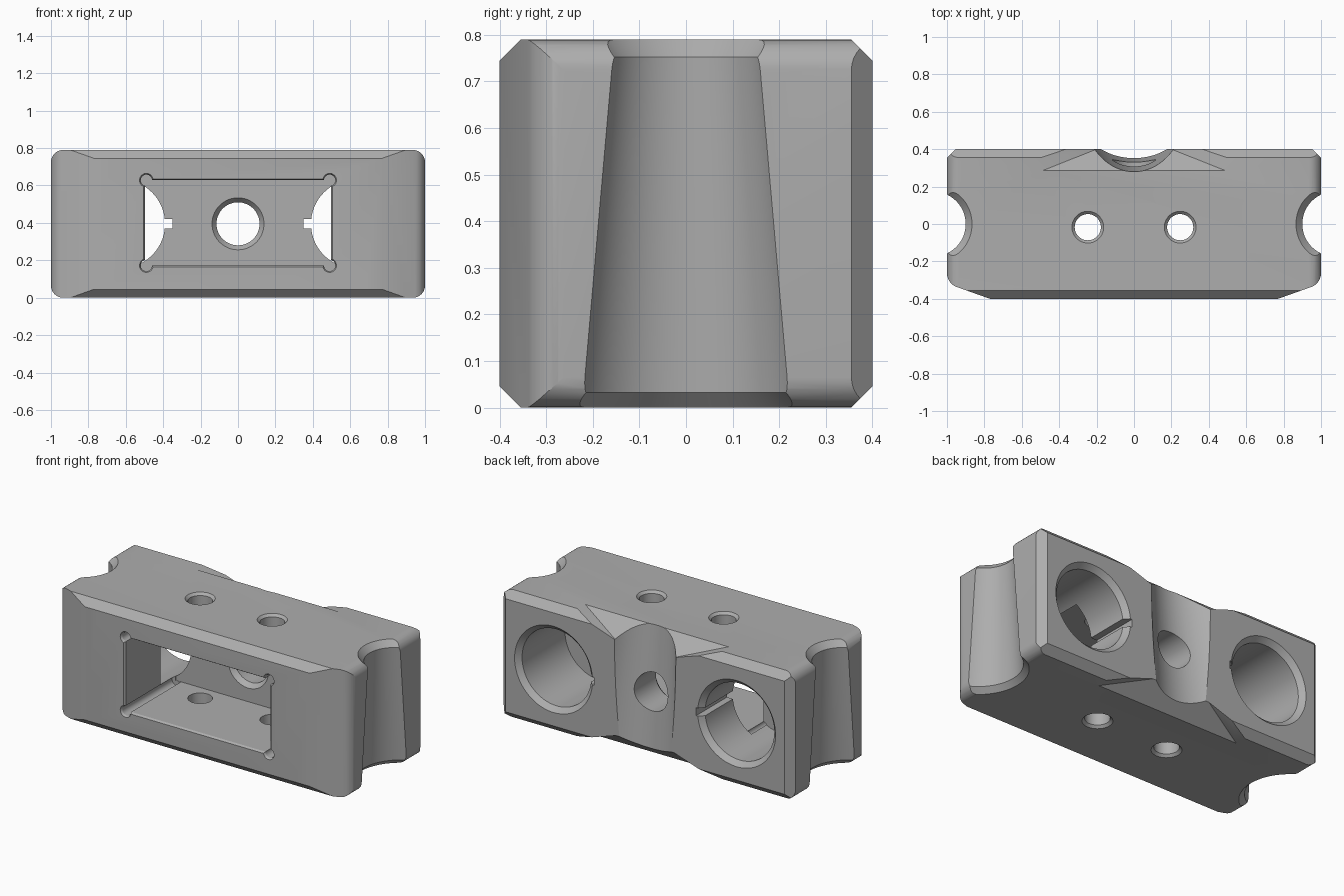
import bpy, bmesh, math
from mathutils import Matrix, Vector

if "Cube" in bpy.data.objects:
    bpy.data.objects.remove(bpy.data.objects["Cube"])

H = 0.79          # total height
MID = H / 2

grey = bpy.data.materials.new("mid grey")
grey.diffuse_color = (0.42, 0.42, 0.42, 1)
grey.use_nodes = True
grey.node_tree.nodes["Principled BSDF"].inputs["Base Color"].default_value = grey.diffuse_color


def finish(bm, name):
    bmesh.ops.recalc_face_normals(bm, faces=bm.faces)
    me = bpy.data.meshes.new(name)
    bm.to_mesh(me)
    bm.free()
    ob = bpy.data.objects.new(name, me)
    bpy.context.collection.objects.link(ob)
    return ob


def rings(name, loops):
    """Closed solid skinned through a list of equal-length point loops."""
    bm = bmesh.new()
    vs = [[bm.verts.new(p) for p in loop] for loop in loops]
    n = len(vs[0])
    for a, b in zip(vs, vs[1:]):
        for i in range(n):
            j = (i + 1) % n
            bm.faces.new((a[i], a[j], b[j], b[i]))
    bm.faces.new(vs[0])
    bm.faces.new(vs[-1])
    return finish(bm, name)


def circle(r, cx, cy, z, n=72):
    return [(cx + r * math.cos(2 * math.pi * i / n),
             cy + r * math.sin(2 * math.pi * i / n), z) for i in range(n)]


def turned_y(name, x, z, profile):
    """Round solid along y from (y, radius) pairs."""
    return rings(name, [[(x + a, y, z + b) for a, b, _ in circle(r, 0, 0, 0)]
                        for y, r in profile])


def box(name, x0, x1, y0, y1, z0, z1):
    return rings(name, [[(x0, y0, z), (x1, y0, z), (x1, y1, z), (x0, y1, z)]
                        for z in (z0, z1)])


def boolean(target, tool, op='DIFFERENCE'):
    tool.hide_render = True
    m = target.modifiers.new("cut", 'BOOLEAN')
    m.operation, m.object, m.solver = op, tool, 'EXACT'
    bpy.context.view_layer.objects.active = target
    bpy.ops.object.modifier_apply(modifier=m.name)
    bpy.data.objects.remove(tool)


def arc(cx, cy, r, a0, a1, n=8):
    return [(cx + r * math.cos(math.radians(a0 + (a1 - a0) * i / n)),
             cy + r * math.sin(math.radians(a0 + (a1 - a0) * i / n)))
            for i in range(n + 1)]


# body: plan outline, with rounded front corners and chamfered back corners
half = [(0.77, -0.4)] + arc(0.92, -0.262, 0.08, -66, 0) + [(1, 0.355), (0.955, 0.4)]
plan = half + [(-x, y) for x, y in reversed(half)]
body = rings("bracket_body", [[(x, y, z) for x, y in plan] for z in (-0.1, H + 0.1)])

# rounded ends seen from the front
r = 0.065
rr = (arc(1 - r, r, r, -90, 0) + arc(1 - r, H - r, r, 0, 90)
      + arc(r - 1, H - r, r, 90, 180) + arc(r - 1, r, r, 180, 270))
boolean(body, rings("end_rounding", [[(x, y, z) for x, z in rr] for y in (-0.6, 0.6)]),
        'INTERSECT')

# chamfered long edges
c = 0.045
octo = [(-0.4, c), (-0.4 + c, 0), (0.4 - c, 0), (0.4, c),
        (0.4, H - c), (0.4 - c, H), (-0.4 + c, H), (-0.4, H - c)]
boolean(body, rings("edge_chamfer", [[(x, y, z) for y, z in octo] for x in (-1.2, 1.2)]),
        'INTERSECT')

# sloped dips at the top and bottom of the back, flanking the central groove
for flip in (False, True):
    bm = bmesh.new()
    for s in (-1, 1):
        for x, y, z in [(0.548, 0.262, 0.81), (0.055, 0.4575, 0.64), (0.535, 0.4575, 0.80),
                        (0.535, 0.4575, 0.9), (0.548, 0.262, 0.9)]:
            bm.verts.new((s * x, y, H - z if flip else z))
    bmesh.ops.convex_hull(bm, input=bm.verts)
    boolean(body, finish(bm, "back_dip"))


def groove(name, sections, place):
    """Tapered groove from (z, half width, depth, extra radius) sections."""
    loops = []
    for z, w, d, extra in sections:
        rad = (w * w + d * d) / (2 * d)
        loops.append([place(p) for p in circle(rad + extra, rad - d, 0, z, 128)])
    return rings(name, loops)


# tapered side grooves with flared ends
for s in (-1, 1):
    boolean(body, groove("side_groove",
                         [(-0.02, 0.222, 0.135, 0.05), (0.032, 0.22, 0.135, 0),
                          (0.752, 0.157, 0.1, 0), (0.81, 0.155, 0.1, 0.052)],
                         lambda p, s=s: (s * (1 + p[0]), p[1], p[2])))

# tapered central groove in the back
boolean(body, groove("back_groove",
                     [(-0.02, 0.16, 0.04, 0), (0.81, 0.21, 0.122, 0)],
                     lambda p: (p[1], 0.4 + p[0], p[2])))

# front pocket with relieved corners and a chamfered rim
PB = 0.1
pocket = [(-0.41, 0.512, 0.242), (-0.388, 0.496, 0.228), (PB, 0.496, 0.228)]
boolean(body, rings("front_pocket", [[(-w, y, 0.4 - h), (w, y, 0.4 - h),
                                      (w, y, 0.4 + h), (-w, y, 0.4 + h)]
                                     for y, w, h in pocket]))
for s in (-1, 1):
    for z in (0.172, 0.628):
        boolean(body, turned_y("corner_relief", s * 0.49, z,
                               [(-0.41, 0.042), (-0.388, 0.03), (PB - 0.002, 0.03)]))

# central through hole, countersunk inside the pocket
boolean(body, turned_y("center_hole", 0, MID,
                       [(PB - 0.02, 0.155), (PB + 0.03, 0.115), (0.5, 0.115)]))

# large round sockets in the back with key slots
for s in (-1, 1):
    boolean(body, turned_y("back_socket", s * 0.627, MID,
                           [(-0.05, 0.237), (0.37, 0.237), (0.41, 0.277)]))
    x0, x1 = sorted((s * 0.35, s * 0.45))
    boolean(body, box("key_slot", x0, x1, -0.045, 0.5, MID - 0.025, MID + 0.025))

# vertical screw holes, countersunk at both ends
for s in (-1, 1):
    boolean(body, rings("screw_hole", [circle(rad, s * 0.247, -0.017, z, 48) for z, rad in
                                       [(-0.01, 0.095), (0.015, 0.07),
                                        (H - 0.015, 0.07), (H + 0.01, 0.095)]]))

# finish
body.data.materials.clear()
body.data.materials.append(grey)
for p in body.data.polygons:
    p.material_index = 0
bpy.ops.object.select_all(action='DESELECT')
body.select_set(True)
bpy.context.view_layer.objects.active = body
bpy.ops.object.shade_smooth_by_angle(angle=math.radians(25))
